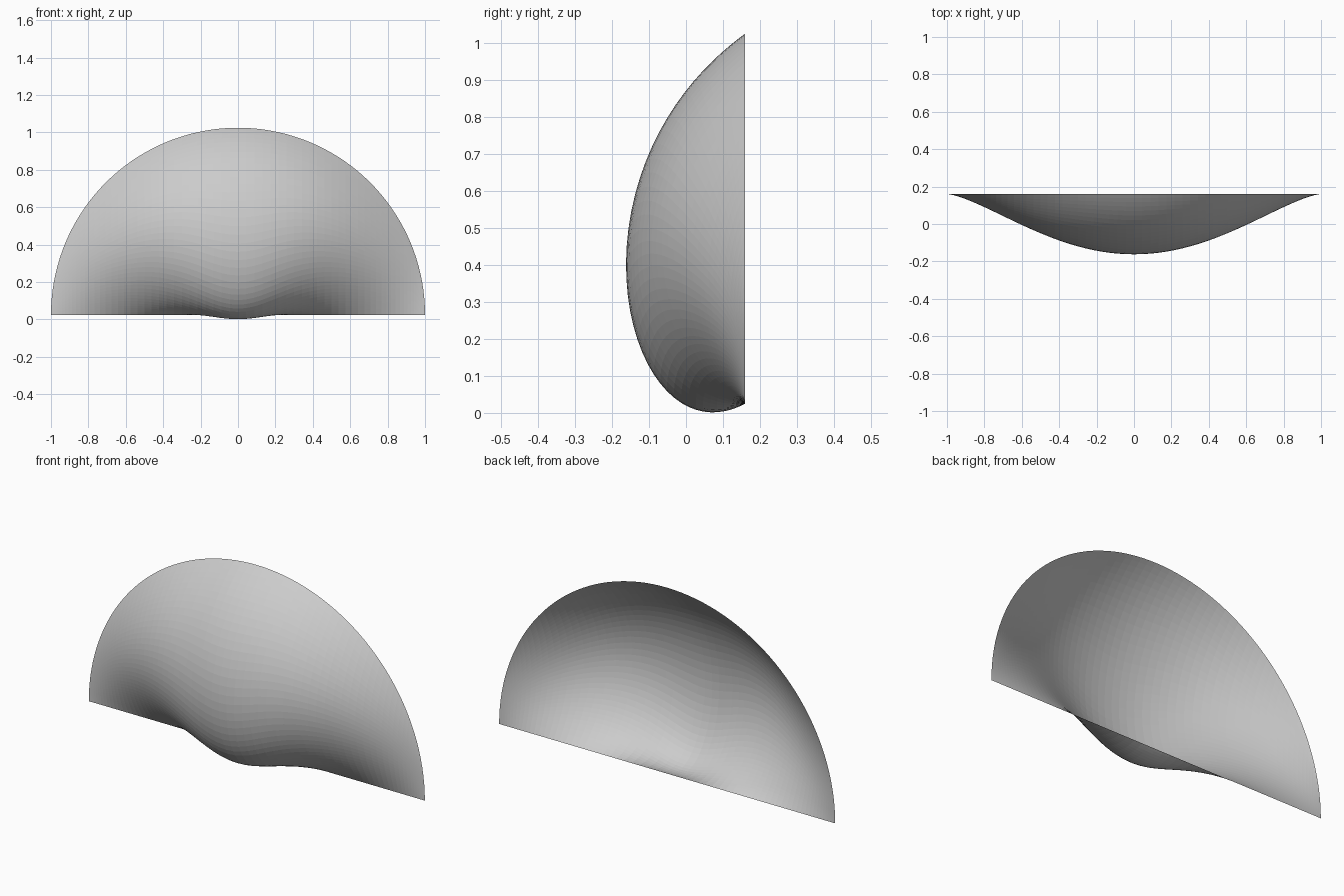
import bpy, bmesh
from math import sin, cos, pi, radians, sqrt

if "Cube" in bpy.data.objects:
    bpy.data.objects.remove(bpy.data.objects["Cube"])

COLS, ROWS = 72, 40
BACK_Y, EDGE_Z = 0.16, 0.025


def section(x):
    """Bulged curve from the straight edge up to the arc, as (height, depth) points."""
    h2 = max(1 - x * x, 0)
    h = sqrt(h2)
    low = radians(118 / (1 + (x / 0.44) ** 2) * (1 - x ** 6))   # angle at straight edge
    high = radians(54 * h2 ** 0.7)                             # angle at arc
    a, b = 0.36 * h, 0.65 * h
    ts = [0.5 - 0.5 * cos(pi * j / ROWS) for j in range(ROWS + 1)]
    ts = [0.5 * t + 0.5 * j / ROWS for j, t in enumerate(ts)]
    weights = [(3 * t * (1 - t) ** 2, 3 * t * t * (1 - t), t ** 3) for t in ts]
    peak = max(w1 * a * sin(low) + w2 * b * sin(high) for w1, w2, _ in weights)
    k = 0.322 * h ** 3 / peak if peak > 1e-7 else 1             # match bulge depth
    a, b = a * k, b * k
    return [(w1 * a * cos(low) + w2 * (h - b * cos(high)) + w3 * h,
             w1 * a * sin(low) + w2 * b * sin(high)) for w1, w2, w3 in weights]


# Open bulging sheet spanning a half disc
bm = bmesh.new()
grid = []
for i in range(COLS + 1):
    x = -cos(pi * i / COLS)
    grid.append([bm.verts.new((x, BACK_Y - d, EDGE_Z + z)) for z, d in section(x)])
for c0, c1 in zip(grid, grid[1:]):
    for j in range(ROWS):
        bm.faces.new((c0[j], c1[j], c1[j + 1], c0[j + 1]))
bmesh.ops.remove_doubles(bm, verts=bm.verts, dist=1e-5)

mesh = bpy.data.meshes.new("bulging_sheet")
bm.to_mesh(mesh)
bm.free()
sheet = bpy.data.objects.new("bulging_sheet", mesh)
bpy.context.collection.objects.link(sheet)
